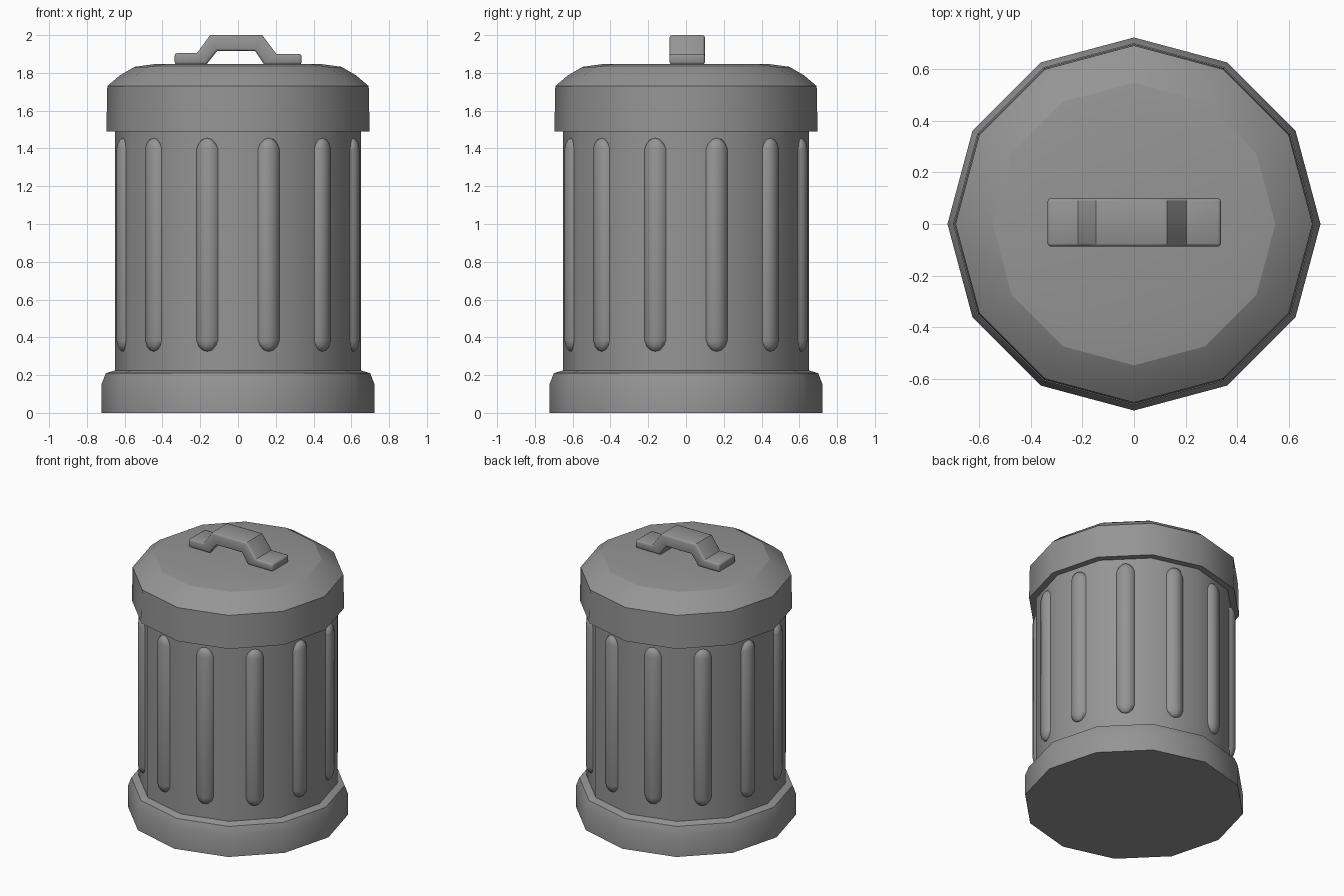
import bpy, bmesh
from math import sin, cos, pi, radians
from mathutils import Matrix, Vector

if "Cube" in bpy.data.objects:
    bpy.data.objects.remove(bpy.data.objects["Cube"])

SIDES = 12
metal = bpy.data.materials.new("dark_grey_metal")
metal.diffuse_color = (0.3, 0.3, 0.3, 1)
metal.use_nodes = True
metal.node_tree.nodes["Principled BSDF"].inputs["Base Color"].default_value = metal.diffuse_color


def finish(name, bm, angle=35):
    bmesh.ops.recalc_face_normals(bm, faces=bm.faces)
    me = bpy.data.meshes.new(name)
    bm.to_mesh(me)
    bm.free()
    me.shade_smooth()
    me.set_sharp_from_angle(angle=radians(angle))
    me.materials.append(metal)
    ob = bpy.data.objects.new(name, me)
    bpy.context.collection.objects.link(ob)
    return ob


def lathe(name, profile, cap_start=False, cap_end=False):
    """Revolve (radius, z) points into a 12-sided shell."""
    bm = bmesh.new()
    rings = [[bm.verts.new((r * cos(2 * pi * i / SIDES), r * sin(2 * pi * i / SIDES), z))
              for i in range(SIDES)] for r, z in profile]
    for a, b in zip(rings, rings[1:]):
        for i in range(SIDES):
            j = (i + 1) % SIDES
            bm.faces.new((a[i], a[j], b[j], b[i]))
    if cap_start:
        bm.faces.new(rings[0])
    if cap_end:
        bm.faces.new(rings[-1])
    ob = finish(name, bm)
    if sum(p.normal.z for p in ob.data.polygons) < 0 and cap_end:
        ob.data.flip_normals()
    return ob


# Base, can wall, lid and its nearly flat top panel
lathe("base", [(0.723, 0), (0.723, 0.15), (0.70, 0.21), (0.65, 0.225)], cap_start=True)
lathe("can_wall", [(0.652, 0.2), (0.652, 1.5)])
lathe("lid", [(0.65, 1.49), (0.697, 1.49), (0.692, 1.73), (0.625, 1.787), (0.548, 1.832)])
lathe("lid_top", [(0.548, 1.832), (0.43, 1.848)], cap_end=True)

# Raised rounded ribs, one on the middle of each wall face
apothem = 0.652 * cos(pi / SIDES)
for k in range(SIDES):
    bm = bmesh.new()
    bmesh.ops.create_uvsphere(bm, u_segments=8, v_segments=7, radius=1)
    for v in bm.verts:
        half = 0.49 if v.co.z > 0 else -0.49
        v.co = Vector((v.co.x * 0.037 + apothem, v.co.y * 0.06, v.co.z * 0.075 + half + 0.89))
    bm.transform(Matrix.Rotation((k + 0.5) * 2 * pi / SIDES, 4, 'Z'))
    finish(f"rib_{k + 1}", bm, 60)

# Handle: bent strap profile extruded along y, with softened outer edges
outer = [(-0.335, 1.905), (-0.217, 1.905), (-0.148, 2.0), (0.128, 2.0), (0.203, 1.9), (0.337, 1.9)]
inner = [(0.337, 1.845), (0.138, 1.845), (0.09, 1.917), (-0.11, 1.917), (-0.167, 1.845), (-0.335, 1.845)]
bm = bmesh.new()
front = [bm.verts.new((x, -0.087, z)) for x, z in outer + inner]
back = [bm.verts.new((x, 0.1, z)) for x, z in outer + inner]
n = len(outer)
for i in range(2 * n):
    j = (i + 1) % (2 * n)
    bm.faces.new((front[i], front[j], back[j], back[i]))
for side in (front, back):
    for i in range(n - 1):
        bm.faces.new((side[i], side[i + 1], side[2 * n - 2 - i], side[2 * n - 1 - i]))
bmesh.ops.recalc_face_normals(bm, faces=bm.faces)
corners = [e for e in bm.edges if e.calc_face_angle() > radians(60)]
bmesh.ops.bevel(bm, geom=corners, offset=0.012, segments=2, profile=0.5, affect='EDGES')
finish("handle", bm, 48)
